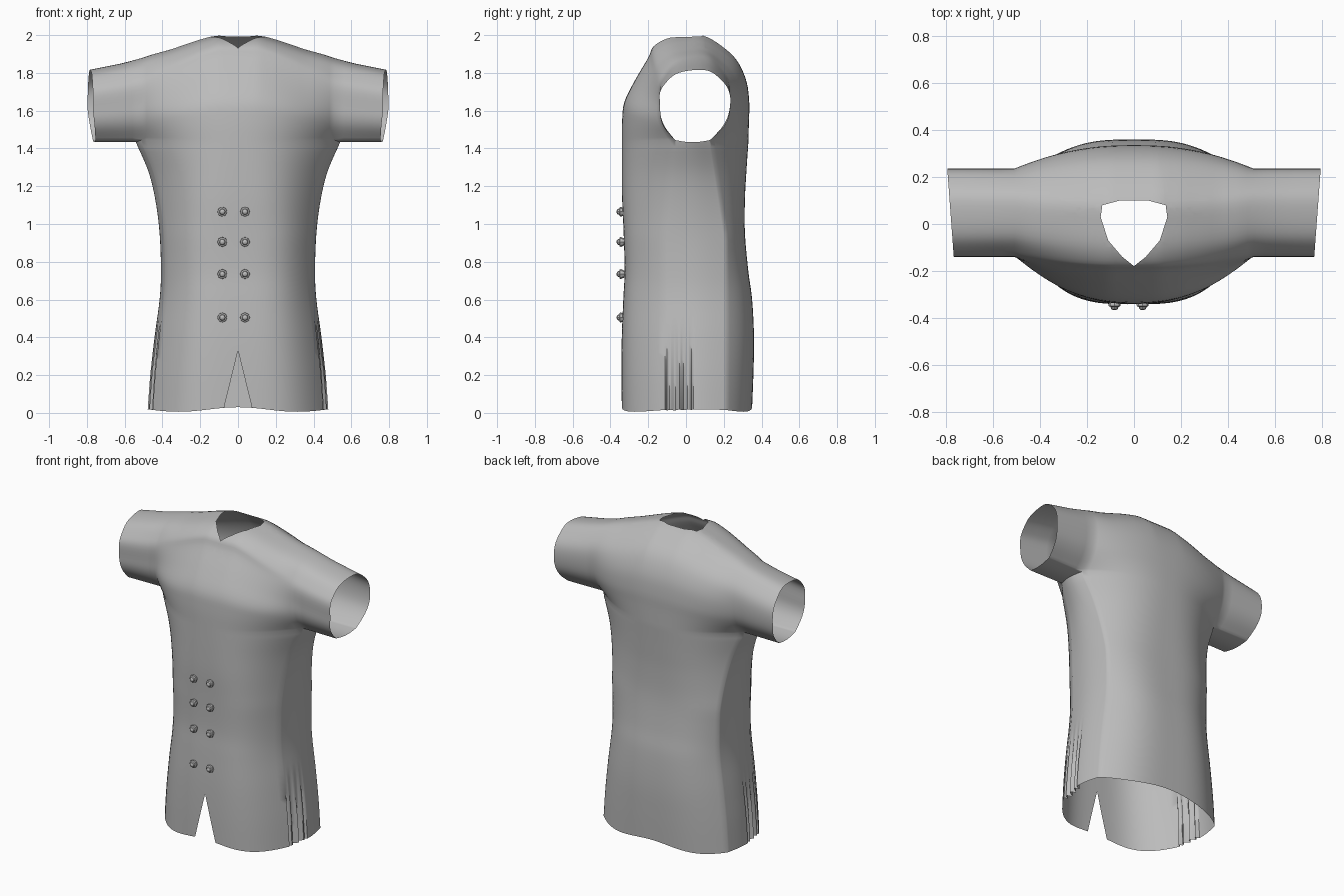
import bpy, bmesh, math
from mathutils import Vector

old = bpy.data.objects.get("Cube")
if old:
    bpy.data.objects.remove(old)

cloth = bpy.data.materials.new("grey cloth")
cloth.use_nodes = True
cloth.diffuse_color = (0.5, 0.5, 0.5, 1)
cloth.node_tree.nodes["Principled BSDF"].inputs["Base Color"].default_value = (0.5, 0.5, 0.5, 1)


def finish(bm, name, angle):
    bmesh.ops.recalc_face_normals(bm, faces=bm.faces[:])
    mesh = bpy.data.meshes.new(name)
    bm.to_mesh(mesh)
    bm.free()
    mesh.materials.append(cloth)
    ob = bpy.data.objects.new(name, mesh)
    bpy.context.collection.objects.link(ob)
    bpy.ops.object.select_all(action='DESELECT')
    ob.select_set(True)
    bpy.context.view_layer.objects.active = ob
    bpy.ops.object.shade_smooth_by_angle(angle=math.radians(angle))
    return ob


def spline(p, steps):
    """Smooth curve through the points of p."""
    p = [Vector(v) for v in p]
    out = []
    for i in range(len(p) - 1):
        a, b, c, d = p[max(i - 1, 0)], p[i], p[i + 1], p[min(i + 2, len(p) - 1)]
        for k in range(steps):
            t = k / steps
            out.append(0.5 * (2 * b + (c - a) * t + (2 * a - 5 * b + 4 * c - d) * t**2
                              + (3 * b - a - 3 * c + d) * t**3))
    return out + [p[-1]]


def bridge(bm, a, b, closed=False):
    n = len(a)
    for i in range(n if closed else n - 1):
        j = (i + 1) % n
        bm.faces.new((a[i], a[j], b[j], b[i]))


def cut_hole(bm, outline, axes, near):
    """Cut a convex outline, given in the two axes, out of the faces that pass near()."""
    u, w = axes
    mid = [sum(p[k] for p in outline) / len(outline) for k in (0, 1)]
    planes = []
    for p, q in zip(outline, outline[1:] + outline[:1]):
        co, no = Vector((0, 0, 0)), Vector((0, 0, 0))
        co[u], co[w] = p
        no[u], no[w] = q[1] - p[1], p[0] - q[0]
        if (mid[0] - p[0]) * no[u] + (mid[1] - p[1]) * no[w] > 0:
            no.negate()
        planes.append((co, no))
        faces = [f for f in bm.faces if near(f.calc_center_median())]
        geom = faces + list({e for f in faces for e in f.edges}) + list({v for f in faces for v in f.verts})
        bmesh.ops.bisect_plane(bm, geom=geom, dist=1e-5, plane_co=co, plane_no=no)
    gone = [f for f in bm.faces if near(f.calc_center_median())
            and all((f.calc_center_median() - co).dot(no) < 0 for co, no in planes)]
    bmesh.ops.delete(bm, geom=gone, context='FACES')


# Body levels: half width, front y, back y, height
LEVELS = [(.478, -.34, .35, 0), (.464, -.342, .357, .2), (.442, -.34, .36, .4), (.415, -.332, .35, .6),
          (.408, -.325, .33, .75), (.415, -.33, .312, .95), (.438, -.338, .312, 1.13),
          (.475, -.34, .32, 1.28), (.54, -.34, .33, 1.43)]
# Outline over the shoulder (y, z) at the neck and at the sleeve end
CENTRE = spline([(-.34, 1.43), (-.338, 1.55), (-.325, 1.65), (-.265, 1.77), (-.2, 1.88), (-.172, 1.94),
                 (-.1, 1.982), (0, 1.997), (.09, 1.997), (.185, 1.945), (.27, 1.865), (.32, 1.755),
                 (.335, 1.64), (.333, 1.54), (.33, 1.43)], 4)
SLEEVE = spline([(-.06, 1.445), (-.11, 1.5), (-.133, 1.55), (-.138, 1.61), (-.138, 1.69), (-.11, 1.74),
                 (-.055, 1.79), (.03, 1.812), (.12, 1.81), (.185, 1.765), (.225, 1.71), (.236, 1.64),
                 (.225, 1.56), (.19, 1.5), (.13, 1.445)], 4)
# Shoulder line (x, z)
TOP = [(0, 2), (.11, 2), (.2, 1.975), (.36, 1.92), (.45, 1.895), (.51, 1.875), (.6, 1.85), (.8, 1.81)]
ARM = .51
COLS = [i / 20 for i in range(-20, 21)]
SIDE = [(j + 1) / 30 for j in range(29)]


def top_z(x):
    for (a, za), (b, zb) in zip(TOP, TOP[1:]):
        if x <= b:
            return za + (zb - za) * (x - a) / (b - a)
    return TOP[-1][1]


def sleeve_point(k, x):
    y, z = SLEEVE[k]
    return y, z + (top_z(x) - 1.812) * (z - 1.43) / .382


bm = bmesh.new()

# Shoulder arches, one per column, from the front chest over to the back
arches = []
for s in COLS:
    x = abs(s) * ARM
    tz = (2 - top_z(x)) / (2 - top_z(ARM))
    ty = abs(s)**2.4
    arch = []
    for k, (cy, cz) in enumerate(CENTRE):
        sy, sz = sleeve_point(k, ARM)
        arch.append(bm.verts.new((s * ARM, cy + (sy - cy) * ty, cz + (sz - cz) * tz)))
    arches.append(arch)
for a, b in zip(arches, arches[1:]):
    bridge(bm, a, b)

# Armpit points on each side, front to back
pits = {}
for sx in (1, -1):
    pits[sx] = [bm.verts.new((sx * (ARM + .03 * math.sin(math.pi * q)), -.06 + .19 * q,
                              1.445 - .012 * math.sin(math.pi * q))) for q in SIDE]

# Body rings from the armpits down to the hem
ring = [a[0] for a in arches] + pits[1] + [a[-1] for a in arches[::-1]] + pits[-1][::-1]
for w, yf, yb, z in reversed(spline(LEVELS, 5)[:-1]):
    low = min(1, (1.43 - z) / .5)
    fr, bk = -.06 - .05 * low, .13 + .08 * low
    pf, pb = 2.4 + 1.0 * low, 2.4 + .7 * low
    corner = w * .945
    pts = [(s * corner, yf + (fr - yf) * abs(s)**pf) for s in COLS]
    side = []
    for q in SIDE:
        y = fr + (bk - fr) * q
        x = w * (.945 + .055 * math.sin(math.pi * q))
        # pleats in the side of the skirt
        if z < .5 and y < .03:
            x -= .018 * (1 - z / .5) * (1 - math.sin(y * 130))
        side.append((x, y))
    pts += side
    pts += [(s * corner, yb + (bk - yb) * abs(s)**pb) for s in COLS[::-1]]
    pts += [(-x, y) for x, y in side[::-1]]
    new = []
    for x, y in pts:
        hem = (.018 + .012 * math.cos(x * 10)) * max(0, 1 - z / .3)
        new.append(bm.verts.new((x, y, z + hem)))
    bridge(bm, ring, new, True)
    ring = new

# Sleeves, open at the cuff
for sx, arch in ((1, arches[-1]), (-1, arches[0])):
    loop = arch + pits[sx][::-1]
    for t in (.2, .4, .6, .8, 1):
        new = []
        for k in range(len(SLEEVE)):
            y, z = SLEEVE[k]
            end = .768 + .028 * (y + .14) / .38 - .02 * max(0, (1.6 - z) / .16)
            x = ARM + (end - ARM) * t
            new.append(bm.verts.new((sx * x, *sleeve_point(k, x))))
        for q in SIDE[::-1]:
            y = -.06 + .19 * q
            end = .749 + .028 * (y + .14) / .38
            x = ARM + .03 * math.sin(math.pi * q) * (1 - t) + (end - ARM) * t
            new.append(bm.verts.new((sx * x, y, 1.445 - .012 * math.sin(math.pi * q))))
        bridge(bm, loop, new, True)
        loop = new

# Neck opening and front slit
half_neck = [(.06, .1), (.135, .08), (.142, .03), (.11, -.07), (.05, -.14)]
neck = half_neck + [(0, -.18)] + [(-x, y) for x, y in half_neck[::-1]]
cut_hole(bm, neck, (0, 1), lambda c: c.z > 1.8 and abs(c.x) < .3)
cut_hole(bm, [(0, .33), (.088, -.03), (-.088, -.03)], (0, 2),
         lambda c: c.y < -.2 and c.z < .45 and abs(c.x) < .2)
finish(bm, "tunic", 60)

# Two columns of buttons: flat rim with a raised boss
for n, z in enumerate((1.065, .905, .735, .505)):
    for side, x in (("right", -.083), ("left", .037)):
        bm = bmesh.new()
        prof = [(.016, -.322), (.026, -.343), (.025, -.350), (.017, -.353), (.014, -.362), (.006, -.367)]
        loops = [[bm.verts.new((x + r * math.cos(a * math.pi / 4), y, z + r * math.sin(a * math.pi / 4)))
                  for a in range(8)] for r, y in prof]
        for a, b in zip(loops, loops[1:]):
            bridge(bm, a, b, True)
        bm.faces.new(loops[-1])
        bm.faces.new(loops[0][::-1])
        finish(bm, f"button_{side}_{n + 1}", 35)
